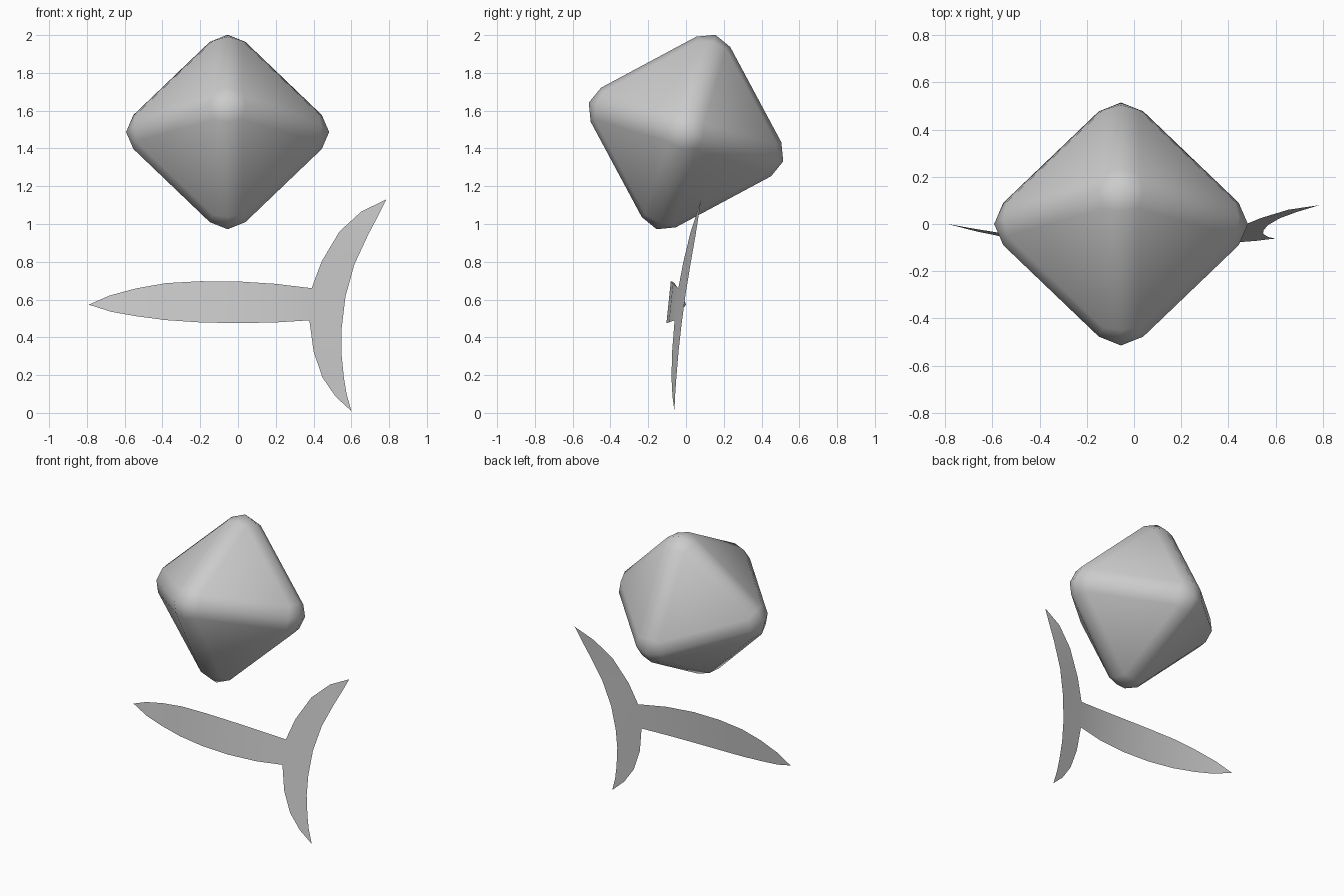
import bpy, bmesh, math
from itertools import product
from mathutils import Vector, Matrix

if "Cube" in bpy.data.objects:
    bpy.data.objects.remove(bpy.data.objects["Cube"])


def make_object(name, bm):
    bmesh.ops.recalc_face_normals(bm, faces=bm.faces)
    for f in bm.faces:
        f.smooth = True
    me = bpy.data.meshes.new(name)
    bm.to_mesh(me)
    bm.free()
    ob = bpy.data.objects.new(name, me)
    bpy.context.collection.objects.link(ob)
    return ob


# Octahedron with rounded edges and corners (two steps per rounding)
def rounded_octahedron(name, radius, r):
    c = radius - math.sqrt(3) * r          # centre of each corner ball
    bm = bmesh.new()
    for axis in range(3):
        for sign in (1, -1):
            for u, v in product((-1, 0, 1), repeat=2):
                d = Vector((1, u, v)).normalized() * r
                p = [0, 0, 0]
                p[axis] = sign * (c + d.x)
                p[(axis + 1) % 3] = d.y
                p[(axis + 2) % 3] = d.z
                bm.verts.new(p)
    bmesh.ops.convex_hull(bm, input=bm.verts)
    bmesh.ops.dissolve_limit(bm, angle_limit=0.01, verts=bm.verts, edges=bm.edges)
    return make_object(name, bm)


gem = rounded_octahedron("rounded_octahedron", 0.635, 0.133)
gem.data.transform(Matrix.Rotation(math.radians(-16.8), 4, 'X'))
gem.location = (-0.055, 0, 1.487)

# Thin bent sheet: depth follows a bend along x plus a slight lean in z
BEND = [(-.79, 0), (-.6, -.043), (-.3, -.085), (-.05, -.097), (.2, -.081),
        (.39, -.05), (.55, -.013), (.65, .008), (.785, .021)]


def depth(x, z):
    x = min(max(x, BEND[0][0]), BEND[-1][0])
    for (x0, y0), (x1, y1) in zip(BEND, BEND[1:]):
        if x <= x1:
            y = y0 + (y1 - y0) * (x - x0) / (x1 - x0)
            return y + 0.105 * (z - 0.57)


# Each row: one edge point and the opposite edge point (x, z, x, z)
BODY = [(-.79, .573, -.79, .573), (-.68, .621, -.67, .535), (-.54, .659, -.54, .512),
        (-.38, .687, -.38, .491), (-.2, .697, -.2, .479), (0, .696, 0, .475),
        (.2, .683, .2, .479), (.39, .66, .378, .49)]
TAIL = [(.785, 1.13, .785, 1.13), (.653, 1.066, .735, 1.03), (.537, .96, .69, .945),
        (.442, .80, .616, .786), (.39, .66, .569, .616), (.378, .49, .549, .45),
        (.4, .325, .547, .32), (.447, .188, .56, .19), (.516, .087, .575, .1),
        (.6, .01, .6, .01)]


def add_strip(bm, rows, cuts=3):
    grid = []
    for x0, z0, x1, z1 in rows:
        line = []
        for i in range(cuts + 1):
            t = i / cuts
            x, z = x0 + (x1 - x0) * t, z0 + (z1 - z0) * t
            line.append(bm.verts.new((x, depth(x, z), z)))
        grid.append(line)
    for a, b in zip(grid, grid[1:]):
        for i in range(cuts):
            bm.faces.new((a[i], a[i + 1], b[i + 1], b[i]))


# Leaf-shaped body with forked tail; strips joined at the tail root
bm = bmesh.new()
add_strip(bm, BODY, 1)
add_strip(bm, TAIL, 1)
bmesh.ops.remove_doubles(bm, verts=bm.verts, dist=0.001)
make_object("bent_fish_sheet", bm)
